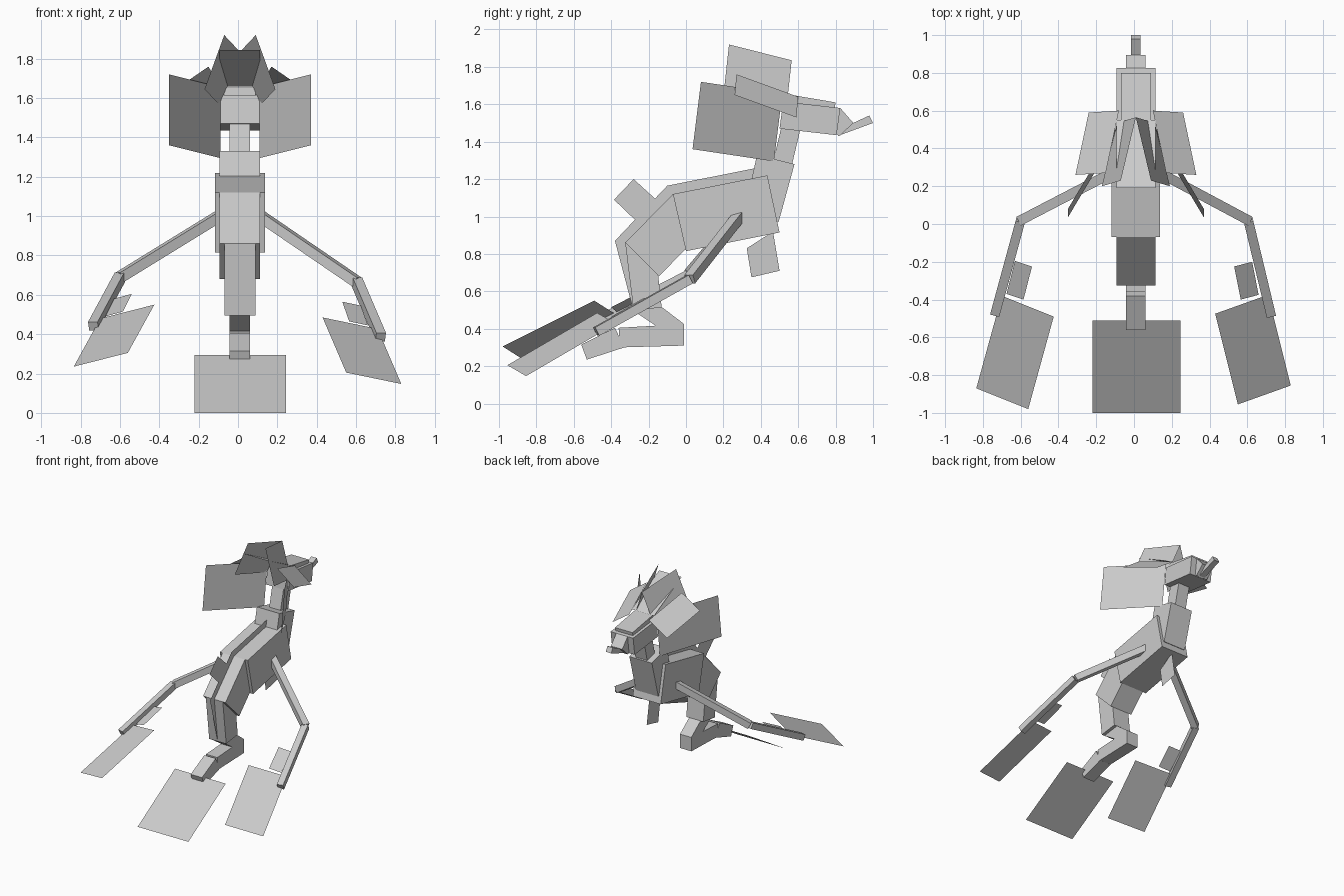
import bpy
from mathutils import Vector

if "Cube" in bpy.data.objects:
    bpy.data.objects.remove(bpy.data.objects["Cube"])

CX = 0.01  # symmetry plane of the creature


def mesh(name, verts, faces):
    me = bpy.data.meshes.new(name)
    me.from_pydata(verts, [], faces)
    me.update()
    ob = bpy.data.objects.new(name, me)
    bpy.context.collection.objects.link(ob)
    return ob


def block(name, prof, half):
    """Box from a side profile (y, z), extruded across x."""
    # keep profiles counter-clockwise seen from +x
    n = len(prof)
    area = sum(prof[i][0] * prof[(i + 1) % n][1] - prof[(i + 1) % n][0] * prof[i][1] for i in range(n))
    if area < 0:
        prof = prof[::-1]
    v = [(CX - half, y, z) for y, z in prof] + [(CX + half, y, z) for y, z in prof]
    f = [tuple(range(n))[::-1], tuple(range(n, 2 * n))]
    f += [(i, (i + 1) % n, n + (i + 1) % n, n + i) for i in range(n)]
    return mesh(name, v, f)


def sheet(name, a, b, c):
    """Thin parallelogram membrane from three consecutive corners."""
    a, b, c = Vector(a), Vector(b), Vector(c)
    return mesh(name, [a, b, c, a + c - b], [(0, 1, 2, 3)])


def keel(name, prof):
    """Thin upright plate on the centre plane."""
    return mesh(name, [(CX, y, z) for y, z in prof], [tuple(range(len(prof)))])


def beam(name, p, q, w):
    """Square limb between two points."""
    p, q = Vector(p), Vector(q)
    d = (q - p).normalized()
    s = d.cross(Vector((0, 0, 1))).normalized() * w / 2
    u = s.cross(d).normalized() * w / 2
    v = [e + i * s + j * u for e in (p, q) for i, j in ((-1, -1), (1, -1), (1, 1), (-1, 1))]
    f = [(0, 1, 2, 3), (7, 6, 5, 4)] + [(i, i + 4, (i + 1) % 4 + 4, (i + 1) % 4) for i in range(4)]
    return mesh(name, v, f)


# Trunk, neck and head
block("body", [(-.07, 1.12), (.435, 1.22), (.5, .915), (0, .815)], .128)
block("neck_base", [(.38, 1.33), (.58, 1.28), (.495, .97), (.31, 1.02)], .103)
block("neck", [(.515, 1.5), (.615, 1.48), (.56, 1.25), (.46, 1.27)], .052)
block("head", [(.5, 1.47), (.805, 1.435), (.825, 1.58), (.52, 1.615)], .103)
block("head_cap", [(.53, 1.61), (.795, 1.58), (.8, 1.61), (.535, 1.655)], .08)
block("muzzle", [(.78, 1.56), (.825, 1.58), (.895, 1.5), (.82, 1.43), (.75, 1.48)], .052)
block("beak", [(.85, 1.48), (.98, 1.54), (1.0, 1.5), (.81, 1.43)], .025)

# Tail segments
block("tail_1", [(-.07, 1.12), (-.325, .86), (-.145, .68), (.11, .94)], .103)
block("tail_2", [(-.325, .86), (-.28, .495), (-.13, .515), (-.17, .88)], .078)
block("tail_3", [(-.28, .495), (-.07, .355), (-.01, .425), (-.22, .585)], .052)
block("tail_4", [(-.01, .425), (-.01, .31), (-.355, .30), (-.36, .405)], .052)
block("tail_5", [(-.38, .405), (-.56, .315), (-.53, .235), (-.33, .30)], .052)
sheet("tail_fin", (-.22, -.51, .295), (.245, -.51, .295), (.245, -1, 0))

# Plates on the centre line
keel("back_keel", [(-.1, 1.165), (.38, 1.26), (.435, 1.22), (-.07, 1.12)])
keel("tail_keel_upper", [(-.1, 1.165), (-.38, .87), (-.325, .86), (-.07, 1.12)])
keel("tail_keel_lower", [(-.38, .87), (-.29, .53), (-.28, .5), (-.325, .86)])
keel("dorsal_fin", [(-.28, 1.2), (-.165, 1.095), (-.265, .975), (-.385, 1.09)])
keel("belly_fin", [(.325, .83), (.35, .675), (.5, .71), (.465, .92)])

# Head crest and mane fins
sheet("crest_top", (-.093, .19, 1.845), (.113, .19, 1.845), (.113, .55, 1.66))
for side, s in (("left", -1), ("right", 1)):
    def m(x, y, z):
        return (CX + s * x, y, z)
    sheet("mane_upper_" + side, m(0, .565, 1.835), m(.08, .23, 1.92), m(.18, .2, 1.645))
    sheet("mane_middle_" + side, m(.09, .6, 1.64), m(.16, .27, 1.76), m(.32, .26, 1.65))
    sheet("mane_lower_" + side, m(.10, .515, 1.655), m(.36, .08, 1.72), m(.36, .035, 1.36))

# Limbs with paddle membranes, the two sides posed slightly differently
poses = {
    "right": [(.1, .29, 1.01), (.605, .02, .665), (.725, -.48, .385)],
    "left": [(-.08, .29, 1.01), (-.6, .02, .69), (-.735, -.475, .44)],
}
for side, (p, q, r) in poses.items():
    beam("upper_limb_" + side, p, q, .052)
    beam("lower_limb_" + side, q, r, .05)
sheet("paddle_right", (.43, -.475, .485), (.55, -.955, .205), (.83, -.855, .147))
sheet("paddle_left", (-.425, -.49, .55), (-.56, -.98, .305), (-.835, -.87, .235))
sheet("small_paddle_right", (.53, -.225, .565), (.565, -.40, .465), (.66, -.375, .445))
sheet("small_paddle_left", (-.54, -.225, .605), (-.585, -.40, .515), (-.675, -.37, .49))
